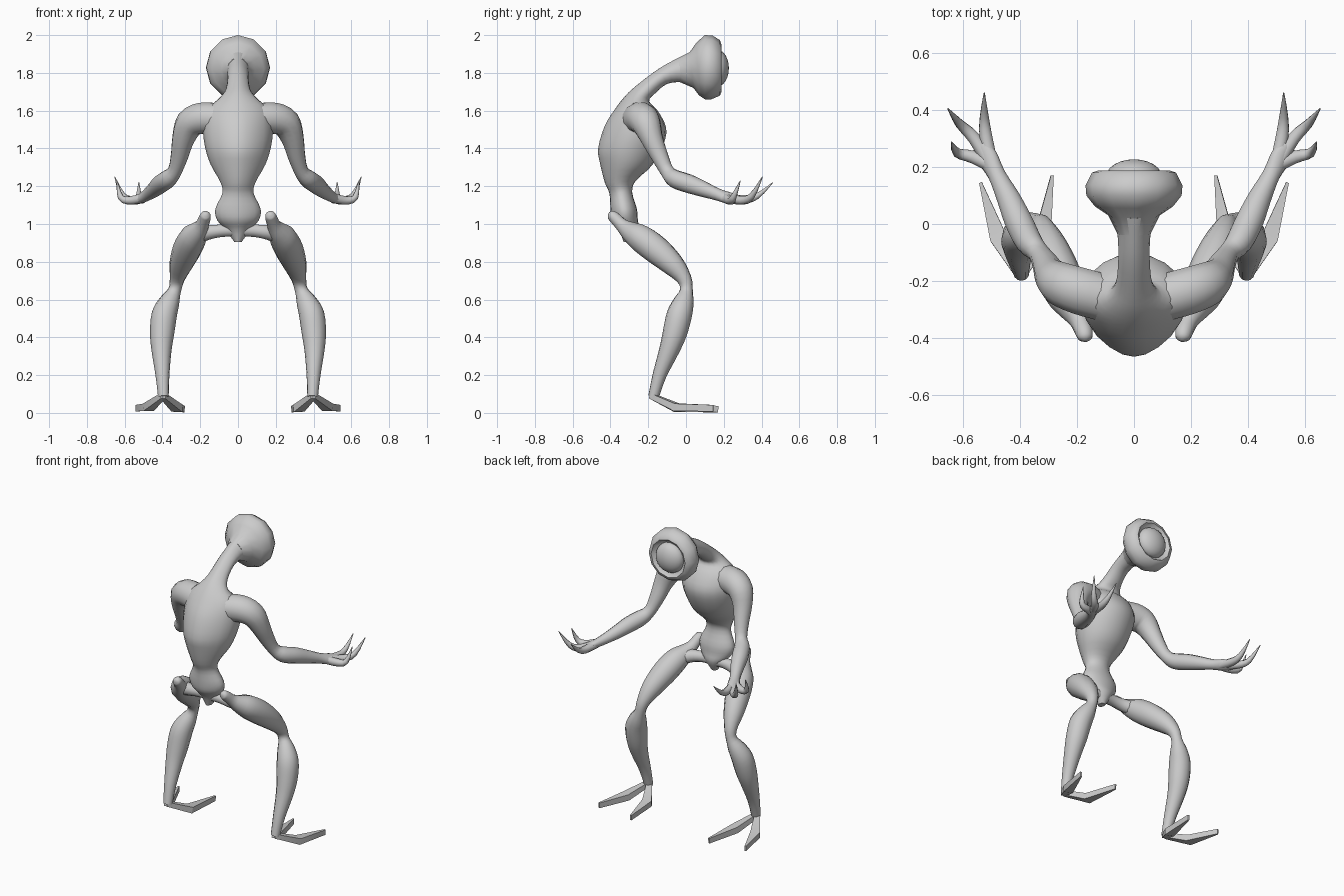
import bpy, bmesh, math
from mathutils import Vector

if "Cube" in bpy.data.objects:
    bpy.data.objects.remove(bpy.data.objects["Cube"])


def spline(pts, steps):
    """Catmull-Rom resampling of rows of numbers."""
    rows = [Vector(p) for p in pts]
    out = []
    for i in range(len(rows) - 1):
        a, b = rows[max(i - 1, 0)], rows[i]
        c, d = rows[i + 1], rows[min(i + 2, len(rows) - 1)]
        for k in range(steps):
            t = k / steps
            out.append(0.5 * (2 * b + (c - a) * t + (2 * a - 5 * b + 4 * c - d) * t * t
                              + (3 * b - a - 3 * c + d) * t ** 3))
    return out + [rows[-1]]


def skin(name, rings, mirror=False, angle=50):
    """Bridge a list of point rings into a closed smooth surface."""
    bm = bmesh.new()
    loops = [[bm.verts.new(p) for p in ring] for ring in rings]
    n = len(loops[0])
    for lo, hi in zip(loops, loops[1:]):
        for i in range(n):
            j = (i + 1) % n
            bm.faces.new((lo[i], lo[j], hi[j], hi[i]))
    bm.faces.new(loops[0])
    bm.faces.new(loops[-1])
    bmesh.ops.recalc_face_normals(bm, faces=bm.faces)
    mesh = bpy.data.meshes.new(name)
    bm.to_mesh(mesh)
    bm.free()
    obj = bpy.data.objects.new(name, mesh)
    bpy.context.collection.objects.link(obj)
    if mirror:
        obj.modifiers.new("Mirror", 'MIRROR').use_bisect_axis[0] = False
    bpy.ops.object.select_all(action='DESELECT')
    obj.select_set(True)
    bpy.context.view_layer.objects.active = obj
    bpy.ops.object.shade_smooth_by_angle(angle=math.radians(angle))
    return obj


def section_loft(name, sections, n, steps, ridge=0.0):
    """Sections are (back y, back z, front y, front z, half width)."""
    rings = []
    for by, bz, fy, fz, w in (spline(sections, steps) if steps > 1 else sections):
        ring = []
        for i in range(n):
            a = 2 * math.pi * i / n
            s = math.sin(a)
            x = w * math.cos(a) * (1 - ridge * s * s * (s < 0))
            k = (s + 1) / 2
            ring.append((x, by + (fy - by) * k, bz + (fz - bz) * k))
        rings.append(ring)
    return skin(name, rings)


def limb(name, pts, n=12, steps=3, angle=50):
    """Mirrored tube; points are (x, y, z, half width, half height)."""
    rows = [tuple(p) if len(p) == 5 else tuple(p) + (p[3],) for p in pts]
    rows = spline(rows, steps) if steps > 1 else [Vector(r) for r in rows]
    cen = [Vector(r[:3]) for r in rows]
    rings, side = [], None
    for i, r in enumerate(rows):
        t = (cen[min(i + 1, len(cen) - 1)] - cen[max(i - 1, 0)]).normalized()
        side = t.cross(Vector((0, 0, 1))) if side is None else side - t * side.dot(t)
        side.normalize()
        up = side.cross(t)
        off = math.pi / n
        rings.append([cen[i] + side * max(r[3], .001) * math.cos(off + 2 * math.pi * k / n)
                      + up * max(r[4], .001) * math.sin(off + 2 * math.pi * k / n)
                      for k in range(n)])
    return skin(name, rings, True, angle)


# Hunched torso and neck
section_loft("torso_and_neck", [
    (-.33, .905, -.28, .905, .02), (-.355, .97, -.25, .97, .065),
    (-.39, 1.02, -.255, 1.02, .11), (-.40, 1.08, -.26, 1.08, .12),
    (-.405, 1.16, -.285, 1.17, .082), (-.43, 1.22, -.265, 1.23, .095),
    (-.455, 1.32, -.18, 1.31, .145), (-.465, 1.40, -.12, 1.42, .175),
    (-.43, 1.52, -.105, 1.51, .185), (-.375, 1.61, -.15, 1.60, .165),
    (-.32, 1.68, -.195, 1.65, .10), (-.26, 1.735, -.165, 1.69, .065),
    (-.14, 1.825, -.10, 1.742, .055), (-.03, 1.885, -.02, 1.75, .06),
    (.02, 1.91, .03, 1.73, .085)], 20, 3, ridge=.25)

# Bell-shaped head with a dished face
section_loft("head", [
    (-.04, 1.88, -.03, 1.75, .058), (.02, 1.91, .04, 1.72, .09),
    (.055, 1.96, .07, 1.68, .138), (.10, 2.0, .10, 1.66, .167),
    (.14, 1.998, .13, 1.658, .17), (.18, 1.973, .18, 1.68, .148),
    (.188, 1.95, .188, 1.70, .125), (.165, 1.93, .165, 1.72, .105)], 12, 1)

# Single round eye
bpy.ops.mesh.primitive_uv_sphere_add(segments=20, ring_count=12, radius=1,
                                     location=(0, .165, 1.825), rotation=(math.pi / 2, 0, 0))
eye = bpy.context.object
eye.name = "eye"
eye.scale = (.098, .098, .062)
bpy.ops.object.shade_smooth_by_angle()

# Arms
limb("arm", [
    (.10, -.26, 1.555, .085), (.19, -.235, 1.56, .085), (.255, -.21, 1.53, .078),
    (.29, -.18, 1.45, .06), (.31, -.14, 1.36, .047), (.335, -.10, 1.28, .038),
    (.37, -.06, 1.24, .048), (.405, .01, 1.215, .05), (.44, .09, 1.185, .042),
    (.48, .17, 1.155, .032), (.515, .235, 1.135, .04, .025), (.54, .275, 1.13, .03, .018)])

# Three clawed fingers
fingers = [[(.52, .31, 1.13, .024), (.525, .38, 1.15, .016), (.525, .46, 1.22, .002)],
           [(.56, .30, 1.125, .024), (.61, .35, 1.15, .017), (.653, .405, 1.25, .002)],
           [(.565, .235, 1.125, .024), (.62, .25, 1.14, .017), (.64, .288, 1.23, .002)]]
for i, f in enumerate(fingers):
    limb(f"finger_{i + 1}", [(.50, .205, 1.14, .026)] + f, 8)

# Legs with the hip knob at the top
limb("leg", [
    (.17, -.412, 1.05, .008), (.171, -.402, 1.047, .024), (.175, -.38, 1.035, .031),
    (.19, -.34, .995, .036), (.212, -.295, .96, .055), (.24, -.24, .925, .073),
    (.27, -.16, .865, .076), (.302, -.07, .785, .062), (.322, -.01, .71, .04),
    (.335, .002, .65, .034), (.362, -.012, .59, .054), (.39, -.035, .52, .067),
    (.402, -.06, .42, .064), (.405, -.09, .33, .053), (.40, -.14, .2, .037),
    (.395, -.172, .085, .028)])

# Bars joining the pelvis to the hips
limb("hip_bar", [(0, -.30, .97, .04), (.08, -.30, .965, .034), (.16, -.29, .955, .04),
                 (.24, -.25, .935, .05)])

# Two flat toes per foot
for name, mid, tip in (("outer_toe", (.475, -.05, .03), (.538, .145, .025)),
                       ("inner_toe", (.322, -.05, .025), (.287, .17, .02))):
    limb(name, [(.397, -.185, .09, .022, .02), mid + (.042, .028), tip + (.007, .024)],
         4, 1, 30)
